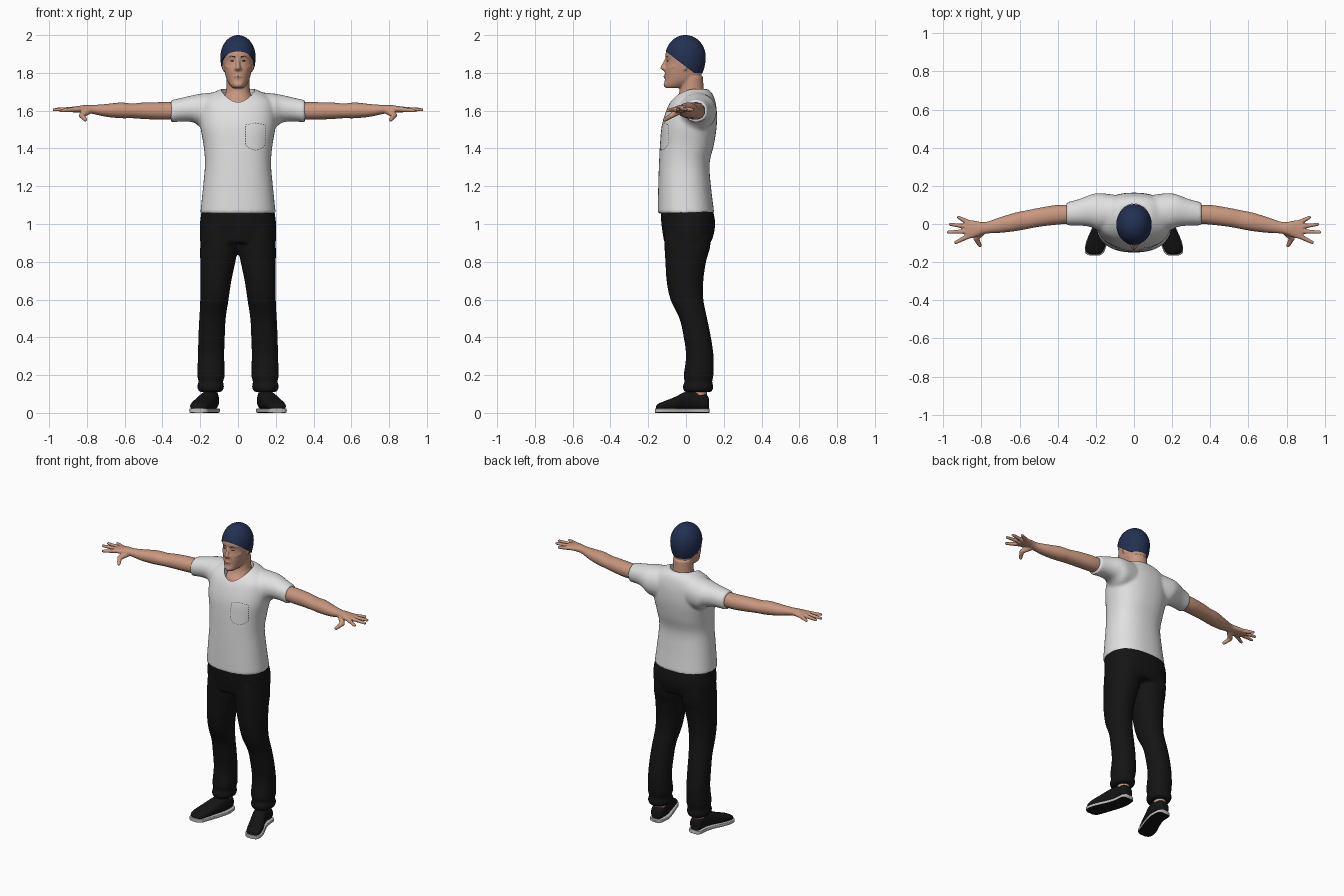
import bpy, bmesh
from math import sin, cos, pi, copysign
from mathutils import Vector, Matrix

if "Cube" in bpy.data.objects:
    bpy.data.objects.remove(bpy.data.objects["Cube"])


def material(name, *rgb):
    m = bpy.data.materials.new(name)
    m.use_nodes = True
    m.diffuse_color = (*rgb, 1)
    m.node_tree.nodes["Principled BSDF"].inputs["Base Color"].default_value = (*rgb, 1)
    return m


SKIN = material("skin", .58, .31, .21)
NAVY = material("navy knit", .016, .03, .085)
WHITE = material("white cotton", .75, .75, .75)
BLACK = material("black cloth", .007, .007, .007)
SOLE = material("grey rubber", .5, .5, .5)
STITCH = material("grey thread", .12, .12, .12)
LIPS = material("lips", .4, .17, .12)
DARK = material("dark brown", .035, .02, .014)

AXES = {"x": lambda t, a, b: (t, a, b),
        "y": lambda t, a, b: (a, t, b),
        "z": lambda t, a, b: (a, b, t)}


def blend(rings, steps=5):
    """Smooth spline through the ring measurements."""
    out = []
    for i in range(len(rings) - 1):
        p, q = rings[i], rings[i + 1]
        o, r = rings[max(i - 1, 0)], rings[min(i + 2, len(rings) - 1)]
        for s in range(steps):
            t = s / steps
            out.append([b + .5 * t * (c - a + t * (2*a - 5*b + 4*c - d + t * (3*(b - c) + d - a)))
                        for a, b, c, d in zip(o, p, q, r)])
    return out + [rings[-1]]


def loft(bm, axis, rings, power=2.0, sides=(1,), n=40):
    """Closed skin over rings of (position, a min, a max, b min, b max)."""
    for side in sides:
        loops = []
        for t, a0, a1, b0, b1 in blend(rings):
            loop = []
            for k in range(n):
                c, s = cos(2 * pi * k / n), sin(2 * pi * k / n)
                c = copysign(abs(c) ** (2 / power), c)
                s = copysign(abs(s) ** (2 / power), s)
                x, y, z = AXES[axis](t, (a0 + a1 + (a1 - a0) * c) / 2, (b0 + b1 + (b1 - b0) * s) / 2)
                loop.append(bm.verts.new((side * x, y, z)))
            loops.append(loop)
        for lo, hi in zip(loops, loops[1:]):
            for k in range(n):
                bm.faces.new((lo[k], lo[k - 1], hi[k - 1], hi[k]))
        bm.faces.new(loops[0])
        bm.faces.new(loops[-1])


def beads(bm, points, r0, r1, sides=(1, -1), n=7):
    """Tapering chain of balls, fused later into fingers and features."""
    spans = len(points) - 1
    for side in sides:
        for i in range(spans * n + 1):
            k = min(i // n, spans - 1)
            p = Vector(points[k]).lerp(Vector(points[k + 1]), i / n - k)
            p.x *= side
            bmesh.ops.create_icosphere(bm, subdivisions=2, radius=r0 + (r1 - r0) * i / (spans * n),
                                       matrix=Matrix.Translation(p))


def finish(bm, name, mat, voxel=0, relax=5):
    bmesh.ops.recalc_face_normals(bm, faces=bm.faces)
    mesh = bpy.data.meshes.new(name)
    bm.to_mesh(mesh)
    bm.free()
    obj = bpy.data.objects.new(name, mesh)
    bpy.context.collection.objects.link(obj)
    mesh.materials.append(mat)
    if voxel:
        modify(obj, "REMESH", mode="VOXEL", voxel_size=voxel)
        modify(obj, "SMOOTH", factor=.5, iterations=relax)
    smooth(obj)
    return obj


def activate(obj):
    bpy.ops.object.select_all(action="DESELECT")
    obj.select_set(True)
    bpy.context.view_layer.objects.active = obj


def modify(obj, kind, **settings):
    mod = obj.modifiers.new(kind, kind)
    for key, value in settings.items():
        setattr(mod, key, value)
    activate(obj)
    bpy.ops.object.modifier_apply(modifier=mod.name)


def smooth(obj):
    activate(obj)
    bpy.ops.object.shade_smooth_by_angle(angle=.8)


def patch(bm, target, outline, lift=.002):
    """Thin face laid on the front of a target."""
    verts = []
    for x, z in outline:
        hit, where, _, _ = target.ray_cast((x, -1, z), (0, 1, 0))
        verts.append(bm.verts.new((x, (where.y if hit else 0) - lift, z)))
    bm.faces.new(verts)


def oval(x, z, rx, rz, n=12):
    return [(x + rx * cos(2 * pi * k / n), z + rz * sin(2 * pi * k / n)) for k in range(n)]


BOTH = (1, -1)

# Shirt: torso and sleeves fused, then the neck opening cut
bm = bmesh.new()
loft(bm, "z", [(1.055, -.2, .2, -.15, .15), (1.2, -.185, .185, -.147, .132),
               (1.32, -.175, .175, -.143, .125), (1.42, -.183, .183, -.138, .148),
               (1.52, -.2, .2, -.128, .163), (1.6, -.2, .2, -.105, .163),
               (1.65, -.19, .19, -.08, .155), (1.69, -.14, .14, -.045, .14),
               (1.715, -.09, .09, -.01, .115)], 2.3)
loft(bm, "x", [(.08, -.03, .15, 1.5, 1.7), (.18, -.035, .162, 1.5, 1.692),
               (.23, -.015, .153, 1.535, 1.684), (.29, -.008, .13, 1.543, 1.67),
               (.355, -.008, .113, 1.537, 1.656)], 2.1, BOTH)
shirt = finish(bm, "shirt", WHITE, .009, 6)
bm = bmesh.new()
loft(bm, "z", [(1.58, -.088, .088, -.083, .105), (1.85, -.088, .088, -.083, .105)])
cutter = finish(bm, "neck_cutter", WHITE)
cutter.hide_render = True
modify(shirt, "BOOLEAN", object=cutter, operation="DIFFERENCE", solver="EXACT")
bpy.data.objects.remove(cutter)
smooth(shirt)

# Pocket stitching on the left of the chest, as dashes
bm = bmesh.new()
corners = [(.04, 1.525), (.09, 1.535), (.145, 1.525), (.145, 1.42),
           (.125, 1.4), (.095, 1.39), (.06, 1.4), (.04, 1.42), (.04, 1.525)]
for a, b in zip(corners, corners[1:]):
    a, b = Vector(a), Vector(b)
    count = max(2, round((b - a).length / .014))
    wide = Vector((a.y - b.y, b.x - a.x)).normalized() * .0018
    for k in range(count):
        p, q = a.lerp(b, k / count), a.lerp(b, (k + .6) / count)
        patch(bm, shirt, [p + wide, p - wide, q - wide, q + wide])
finish(bm, "pocket_stitching", STITCH)

# Trousers: hips and two legs, with crumpled cuffs
bm = bmesh.new()
loft(bm, "z", [(.9, -.2, .2, -.115, .132), (.96, -.203, .203, -.125, .15),
               (1.02, -.2, .2, -.132, .153), (1.085, -.19, .19, -.135, .14)], 2.4)
loft(bm, "z", [(.11, .085, .205, -.01, .138), (.14, .073, .217, -.018, .145),
               (.165, .08, .208, -.008, .138), (.2, .07, .216, -.012, .145),
               (.3, .073, .212, 0, .146), (.4, .07, .21, -.012, .132),
               (.5, .065, .205, -.035, .112), (.6, .05, .2, -.082, .092),
               (.7, .035, .2, -.103, .092), (.8, .014, .2, -.109, .106),
               (.88, 0, .2, -.114, .128), (.98, .01, .19, -.115, .135)], 2.2, BOTH)
finish(bm, "trousers", BLACK, .009)

# Arms and hands
bm = bmesh.new()
loft(bm, "x", [(.3, .005, .1, 1.555, 1.645), (.4, -.003, .1, 1.552, 1.645),
               (.5, -.015, .084, 1.556, 1.643), (.56, -.026, .072, 1.56, 1.638),
               (.62, -.037, .06, 1.56, 1.643), (.7, -.046, .036, 1.568, 1.635),
               (.77, -.05, .012, 1.583, 1.63), (.81, -.06, .012, 1.588, 1.63),
               (.85, -.075, .02, 1.59, 1.624), (.885, -.075, .02, 1.592, 1.62)], 2.1, BOTH)
for base, tip in (((-.062, 1.606), (.935, -.097, 1.6)), ((-.038, 1.608), (.973, -.043, 1.605)),
                  ((-.015, 1.608), (.962, -.002, 1.607)), ((.007, 1.606), (.92, .035, 1.605))):
    beads(bm, [(.865, *base), tip], .0145, .0095, n=12)
beads(bm, [(.79, -.035, 1.6), (.828, -.075, 1.575), (.808, -.112, 1.552)], .02, .011)
finish(bm, "arms", SKIN, .005, 3)

# Head and neck, with nose, brow, cheeks, lips, chin and ears
bm = bmesh.new()
loft(bm, "z", [(1.6, -.085, .085, -.078, .103), (1.645, -.083, .083, -.068, .103),
               (1.675, -.073, .073, -.045, .1), (1.71, -.063, .063, -.033, .094),
               (1.78, -.062, .062, -.03, .09)])
loft(bm, "z", [(1.72, -.028, .028, -.108, -.02), (1.735, -.043, .043, -.116, .02),
               (1.765, -.06, .06, -.112, .07), (1.81, -.072, .072, -.112, .088),
               (1.865, -.081, .081, -.103, .096), (1.895, -.082, .082, -.109, .097),
               (1.93, -.077, .077, -.098, .092), (1.97, -.05, .05, -.055, .06)], 2.2)
beads(bm, [(0, -.1, 1.878), (0, -.123, 1.827)], .009, .013, (1,))
beads(bm, [(.012, -.113, 1.822), (.005, -.116, 1.82)], .009, .009)
beads(bm, [(.05, -.08, 1.887), (.014, -.1, 1.885)], .009, .01)
beads(bm, [(.056, -.062, 1.835), (.04, -.083, 1.825)], .014, .014)
beads(bm, [(.022, -.102, 1.778), (0, -.111, 1.78)], .006, .009)
beads(bm, [(.012, -.104, 1.738), (0, -.106, 1.737)], .013, .014)
beads(bm, [(.08, .005, 1.865), (.077, -.005, 1.82)], .012, .008)
head = finish(bm, "head", SKIN, .005, 4)

# Painted face
bm = bmesh.new()
patch(bm, head, oval(0, 1.777, .024, .0055))
finish(bm, "mouth", LIPS)
bm = bmesh.new()
for side in BOTH:
    patch(bm, head, oval(side * .031, 1.863, .012, .0045))
    patch(bm, head, [(side * x, z) for x, z in
                     ((.014, 1.881), (.034, 1.886), (.052, 1.881), (.034, 1.891), (.014, 1.888))])
finish(bm, "eyes_and_brows", DARK)

# Knitted cap: a dome trimmed high over the brow and low behind the ears
bm = bmesh.new()
bmesh.ops.create_uvsphere(bm, u_segments=48, v_segments=32, radius=1)
for v in bm.verts:
    v.co = (v.co.x * .093, v.co.y * .107 - .003, 1.885 + v.co.z * (.115 if v.co.z > 0 else .16))
for point, normal in (((0, -.105, 1.912), (0, .75, 1)), ((0, 0, 1.8), (0, 0, 1))):
    bmesh.ops.bisect_plane(bm, geom=bm.verts[:] + bm.edges[:] + bm.faces[:],
                           plane_co=point, plane_no=normal, clear_inner=True)
cap = finish(bm, "knit_cap", NAVY)
modify(cap, "SOLIDIFY", thickness=.006, offset=-1)
smooth(cap)

# Ankles, shoes and soles
bm = bmesh.new()
loft(bm, "z", [(.06, .105, .182, .03, .11), (.16, .11, .18, .035, .11)], 2, BOTH)
finish(bm, "ankles", SKIN)
shoe = [(.122, .125, .165, .015, .07), (.108, .106, .184, .015, .098),
        (.05, .1, .19, .015, .118), (0, .11, .206, .015, .113),
        (-.06, .13, .235, .015, .084), (-.115, .15, .253, .015, .062),
        (-.148, .165, .25, .015, .048), (-.16, .185, .23, .017, .035)]
bm = bmesh.new()
loft(bm, "y", shoe, 2.5, BOTH)
finish(bm, "shoes", BLACK, .006, 4)
bm = bmesh.new()
loft(bm, "y", [(y * 1.03, a - .004, b + .004, 0, .024) for y, a, b, _, _ in shoe], 7, BOTH)
soles = finish(bm, "soles", SOLE)
soles.data.materials.append(BLACK)
for face in soles.data.polygons:
    face.material_index = int(face.normal.z < -.6)
